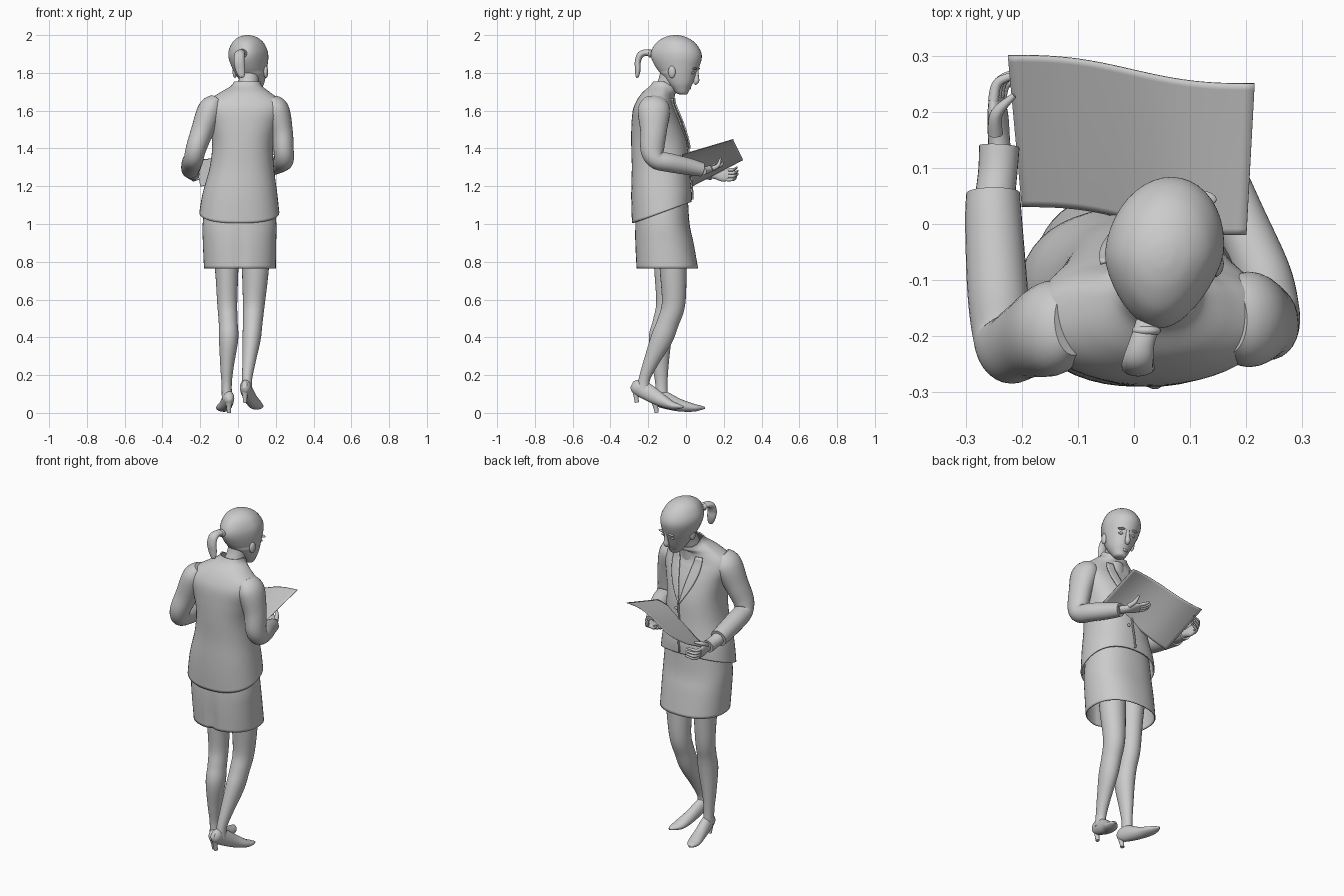
import bpy, bmesh, math
from mathutils import Vector
from mathutils.bvhtree import BVHTree


def make(name, verts, faces, thick=0):
    me = bpy.data.meshes.new(name)
    me.from_pydata(verts, [], faces)
    me.update()
    ob = bpy.data.objects.new(name, me)
    bpy.context.collection.objects.link(ob)
    if thick:
        m = ob.modifiers.new("thickness", "SOLIDIFY")
        m.thickness = thick
        m.offset = -1
    return ob


def spline(rows, steps=6):
    # Catmull-Rom interpolation of (x, y, z, width, depth) rows
    rows = [tuple(r) if len(r) == 5 else tuple(r) + (r[3],) for r in rows]
    out = []
    for i in range(len(rows) - 1):
        p0, p1, p2, p3 = rows[max(i - 1, 0)], rows[i], rows[i + 1], rows[min(i + 2, len(rows) - 1)]
        for j in range(steps):
            t = j / steps
            out.append([0.5 * (2 * b + (c - a) * t + (2 * a - 5 * b + 4 * c - d) * t * t
                               + (3 * b - a - 3 * c + d) * t ** 3)
                        for a, b, c, d in zip(p0, p1, p2, p3)])
    return out + [list(rows[-1])]


def sweep(name, rows, ref=(1, 0, 0), axis=None, power=2, n=28, caps=True, warp=None, thick=0):
    # loft of super-ellipse rings along a path
    pts = spline(rows)
    pos = [Vector(p[:3]) for p in pts]
    verts, faces = [], []
    for i, p in enumerate(pts):
        t = Vector(axis) if axis else (pos[min(i + 1, len(pos) - 1)] - pos[max(i - 1, 0)]).normalized()
        r = Vector(ref)
        side = (r - t * r.dot(t)).normalized()
        up = t.cross(side)
        for k in range(n):
            a = 2 * math.pi * k / n
            c, s = math.cos(a), math.sin(a)
            c = math.copysign(abs(c) ** (2 / power), c)
            s = math.copysign(abs(s) ** (2 / power), s)
            v = pos[i] + side * c * max(p[3], .001) + up * s * max(p[4], .001)
            verts.append(warp(v) if warp else v)
    for i in range(len(pts) - 1):
        for k in range(n):
            l = (k + 1) % n
            faces.append((i * n + k, i * n + l, (i + 1) * n + l, (i + 1) * n + k))
    if caps:
        faces.append(tuple(reversed(range(n))))
        faces.append(tuple(range(len(verts) - n, len(verts))))
    return make(name, verts, faces, thick)


def ball(name, loc, size, yaw=0):
    bpy.ops.mesh.primitive_uv_sphere_add(segments=20, ring_count=12, location=loc, rotation=(0, 0, yaw))
    ob = bpy.context.object
    ob.name = name
    ob.scale = size
    return ob


UP = (0, 0, 1)

# Jacket body: hem dips at the back, neckline dips at the front
def jacket_shape(v):
    if v.z < 1.2:
        v.z += (1.2 - v.z) / .13 * .05 * (v.y + .13) / .15
    if v.z > 1.6:
        v.z -= .7 * (v.z - 1.6) / .155 * max(0, v.y + .115)
    return v

jacket = sweep("jacket", [
    (.007, -.128, 1.06, .212, .158), (.01, -.13, 1.16, .198, .16), (.02, -.135, 1.3, .17, .152),
    (.025, -.142, 1.42, .162, .148), (.028, -.155, 1.52, .18, .134), (.03, -.167, 1.60, .208, .115),
    (.032, -.165, 1.65, .195, .098), (.038, -.15, 1.695, .135, .082), (.045, -.122, 1.73, .083, .07),
    (.048, -.112, 1.755, .07, .062)], axis=UP, power=2.3, n=48, caps=False, warp=jacket_shape, thick=.008)

# Lapels, front edge and buttons follow the jacket front
tree = BVHTree.FromPolygons([v.co for v in jacket.data.vertices],
                            [tuple(p.vertices) for p in jacket.data.polygons])

def front(x, z, lift):
    hit = tree.ray_cast(Vector((x, 1, z)), Vector((0, -1, 0)))[0]
    return Vector((x, (hit.y if hit else -.07) + lift, z))

def draped(name, inner, outer, z0, z1, rows=16, cols=5):
    verts, faces = [], []
    for i in range(rows + 1):
        t = i / rows
        z = z0 + (z1 - z0) * t
        for j in range(cols + 1):
            x = inner(t) + (outer(t) - inner(t)) * j / cols
            verts.append(front(x, z, .009))
    w = cols + 1
    for i in range(rows):
        for j in range(cols):
            faces.append((i * w + j, i * w + j + 1, (i + 1) * w + j + 1, (i + 1) * w + j))
    make(name, verts, faces, .007)

for label, s in (("left", -1), ("right", 1)):
    draped(label + "_lapel", lambda t: .035 + s * .055 * (1 - t),
           lambda t: .035 + s * (.055 * (1 - t) + .004 + .05 * math.sin(math.pi * min(1, .25 + .75 * t))),
           1.665, 1.40)
draped("front_edge", lambda t: .035 - .02 * t, lambda t: .043 - .02 * t, 1.41, 1.11)
for i in range(2):
    ball("button", front(.055, 1.37 - .11 * i, .004), (.009, .006, .009))

# Skirt with a shallow seam at the back
def skirt_shape(v):
    if v.y < -.15:
        v.y += .014 * math.exp(-((v.x - .01) / .02) ** 2) * min(1, (1.1 - v.z) / .25)
    return v

sweep("skirt", [(.01, -.125, 1.14, .18, .135), (.008, -.125, 1.0, .195, .144), (.008, -.115, .9, .194, .155),
                (.01, -.1, .765, .19, .164)], axis=UP, power=2.3, n=48, caps=False, warp=skirt_shape, thick=-.006)

# Legs
sweep("right_leg", [(.095, -.075, .98, .08), (.092, -.068, .76, .071), (.084, -.066, .58, .058, .062),
                    (.078, -.095, .48, .052, .058), (.072, -.13, .39, .048, .058), (.058, -.185, .27, .035, .04),
                    (.048, -.22, .18, .027, .03), (.048, -.225, .12, .028, .035)])
sweep("left_leg", [(-.07, -.1, .98, .08), (-.06, -.098, .76, .062, .07), (-.057, -.1, .58, .053, .058),
                   (-.052, -.12, .48, .05, .056), (-.05, -.137, .39, .051, .06), (-.058, -.135, .25, .036, .043),
                   (-.06, -.13, .15, .027, .032), (-.058, -.13, .07, .028, .035)])

# Shoes with heels
sweep("right_shoe", [(.034, -.285, .15, .014, .02), (.038, -.265, .14, .028, .038), (.045, -.22, .12, .031, .045),
                     (.07, -.14, .072, .033, .036), (.095, -.08, .042, .035, .024), (.112, -.04, .034, .024, .014),
                     (.12, -.015, .031, .006, .005)])
sweep("left_shoe", [(-.045, -.182, .085, .014, .018), (-.047, -.165, .08, .027, .035), (-.053, -.12, .07, .031, .045),
                    (-.065, -.04, .042, .034, .034), (-.08, .035, .028, .036, .022), (-.09, .075, .027, .024, .013),
                    (-.095, .1, .027, .006, .005)])
sweep("right_heel", [(.037, -.267, .13, .022), (.037, -.265, .09, .013), (.037, -.26, .055, .011)], n=16)
sweep("left_heel", [(-.047, -.165, .07, .022), (-.048, -.16, .03, .013), (-.048, -.155, 0, .011)], n=16)

# Sleeves
sweep("right_sleeve", [(.17, -.17, 1.655, .04, .06), (.203, -.17, 1.605, .067, .085), (.232, -.172, 1.49, .058, .07),
                       (.242, -.178, 1.39, .053, .062), (.243, -.155, 1.34, .052, .05), (.23, -.09, 1.325, .05),
                       (.19, .01, 1.305, .045), (.165, .085, 1.288, .037)])
sweep("left_sleeve", [(-.11, -.175, 1.655, .04, .06), (-.145, -.185, 1.605, .067, .085),
                      (-.19, -.205, 1.49, .06, .07), (-.222, -.222, 1.4, .054, .062),
                      (-.235, -.2, 1.345, .052, .052), (-.243, -.12, 1.325, .054), (-.25, 0, 1.3, .051),
                      (-.251, .055, 1.288, .048)])
sweep("left_cuff", [(-.25, .03, 1.29, .036), (-.243, .09, 1.275, .035), (-.24, .138, 1.268, .036)])

# Hands: palm, four fingers and a thumb
def hand(label, wrist, direction, normal, thumb, curl):
    w, d, nn = Vector(wrist), Vector(direction).normalized(), Vector(normal)
    nn = (nn - d * nn.dot(d)).normalized()
    s = d.cross(nn)
    row = lambda p, a, b=None: (*p, a, b or a)
    sweep(label + "_palm", [row(w - d * .03, .024, .02), row(w + d * .01, .026, .019),
                            row(w + d * .05, .038, .017), row(w + d * .085, .034, .012)], ref=s, n=20)
    for i in range(4):
        a = w + d * .078 + s * (i - 1.5) * .018
        ln = (.062, .07, .07, .06)[i]
        sweep(label + "_finger", [row(a, .0095), row(a + d * ln * .55 + nn * curl * .2, .0085),
                                  row(a + d * ln * (1 - curl * 4) + nn * curl, .005)], ref=s, n=10)
    b = w + d * .02 + s * thumb * .025
    sweep(label + "_thumb", [row(b, .014), row(b + d * .035 + s * thumb * .02 + nn * .01, .011),
                             row(b + d * .065 + s * thumb * .025 + nn * .045, .005)], ref=nn, n=10)

hand("right", (.155, .105, 1.285), (-.13, .085, .03), (.1, -.2, 1), 1, .012)
hand("left", (-.24, .14, 1.265), (-.05, 1, -.05), (.95, 0, .25), -1, .06)

# Open sheet held in both hands
N = 24
corners = [Vector(c) for c in ((-.2, .03, 1.2), (.2, -.02, 1.37), (.215, .25, 1.45), (-.225, .3, 1.34))]
verts, faces = [], []
for j in range(N + 1):
    for i in range(N + 1):
        u, v = i / N, j / N
        p = corners[0].lerp(corners[1], u).lerp(corners[3].lerp(corners[2], u), v)
        wave = math.sin(2 * math.pi * u)
        verts.append(p + Vector((0, .008 * wave, -.014 * wave)))
for j in range(N):
    for i in range(N):
        a = j * (N + 1) + i
        faces.append((a, a + 1, a + N + 2, a + N + 1))
make("sheet", verts, faces, .003)

# Neck and head, turned slightly to the side and bowed forward
sweep("neck", [(.045, -.125, 1.62, .075, .06), (.05, -.112, 1.70, .057, .056), (.057, -.09, 1.76, .053, .055),
               (.06, -.07, 1.83, .055, .06)])
YAW = -.22
def egg(v):
    v.x = .055 + (v.x - .055) * (1 + .9 * min(0, v.y + .06) * 2) if v.z > 1.8 else v.x
    return v

sweep("head", [(.083, -.015, 1.685, .012, .012), (.083, -.02, 1.692, .03, .03), (.081, -.025, 1.715, .045, .046),
               (.078, -.031, 1.745, .06, .068), (.07, -.037, 1.785, .077, .09), (.061, -.045, 1.83, .093, .116),
               (.055, -.05, 1.88, .104, .135), (.053, -.053, 1.92, .101, .13), (.052, -.055, 1.96, .082, .103),
               (.051, -.055, 1.985, .055, .066), (.051, -.055, 1.997, .025, .03), (.051, -.055, 2.0, .004, .005)],
      ref=(math.cos(YAW), math.sin(YAW), 0), axis=UP, n=40, warp=egg)

# Face details
F, S = Vector((-math.sin(YAW), math.cos(YAW), 0)), Vector((math.cos(YAW), math.sin(YAW), 0))
mid = Vector((.07, -.037, 0))
at = lambda f, s, z: mid + F * f + S * s + Vector((0, 0, z))
sweep("nose", [(*at(.095, 0, 1.825), .009), (*at(.096, 0, 1.785), .011), (*at(.094, 0, 1.757), .015),
               (*at(.083, 0, 1.742), .009)], ref=S, n=14)
ball("lips", at(.052, 0, 1.718), (.022, .013, .008), YAW)
ball("chin", at(.035, 0, 1.697), (.02, .014, .012), YAW)
for label, s in (("left", -1), ("right", 1)):
    ball(label + "_eye", at(.083, s * .034, 1.80), (.015, .009, .007), YAW)
    ball(label + "_brow", at(.094, s * .036, 1.823), (.022, .012, .006), YAW)
    ball(label + "_ear", at(-.02, s * .084, 1.805), (.012, .02, .032), YAW)

# Ponytail and its tie
sweep("ponytail", [(.03, -.165, 1.895, .024, .02), (.016, -.205, 1.907, .022, .017), (.008, -.24, 1.897, .027, .018),
                   (.006, -.255, 1.86, .028, .016), (.012, -.255, 1.82, .026, .015), (.02, -.258, 1.785, .016, .01),
                   (.022, -.26, 1.775, .006, .004)], n=20)
ball("hair_tie", (.022, -.19, 1.903), (.026, .012, .023))

bpy.ops.object.select_all(action="SELECT")
bpy.context.view_layer.objects.active = jacket
bpy.ops.object.shade_smooth_by_angle(angle=math.radians(50))
